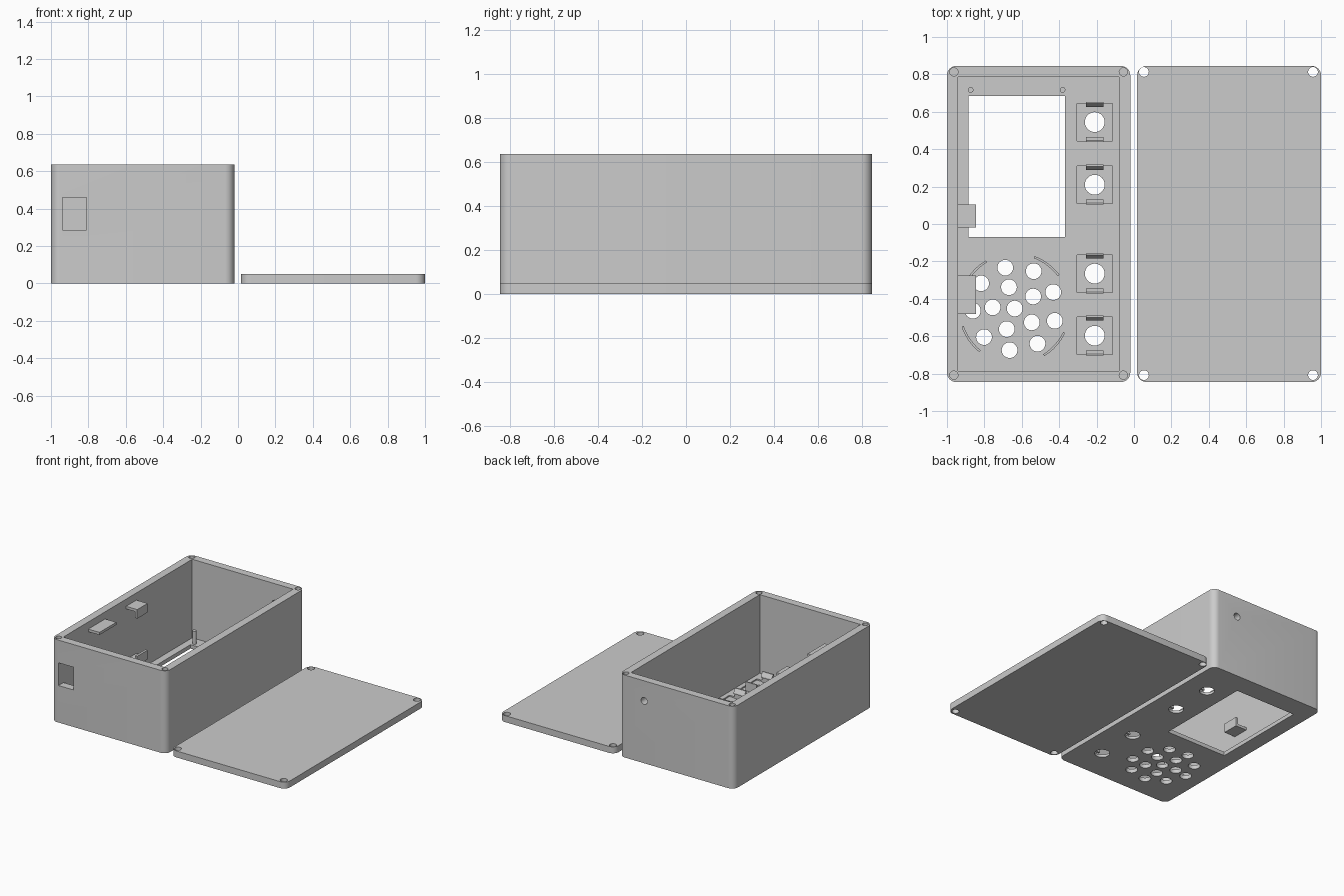
import bpy, bmesh
from math import cos, sin, radians, pi
from mathutils import Vector

old = bpy.data.objects.get("Cube")
if old:
    bpy.data.objects.remove(old, do_unlink=True)

grey = bpy.data.materials.new("plain_grey")
grey.use_nodes = True
COLOUR = (0.6, 0.6, 0.6, 1)
grey.diffuse_color = COLOUR
grey.node_tree.nodes["Principled BSDF"].inputs["Base Color"].default_value = COLOUR


def prism(bm, outline, direction):
    """Extrude a flat outline of 3D points along a direction."""
    face = bm.faces.new([bm.verts.new(p) for p in outline])
    result = bmesh.ops.extrude_face_region(bm, geom=[face])
    verts = [g for g in result["geom"] if isinstance(g, bmesh.types.BMVert)]
    bmesh.ops.translate(bm, verts=verts, vec=Vector(direction))


def box(bm, x0, x1, y0, y1, z0, z1):
    prism(bm, [(x0, y0, z0), (x1, y0, z0), (x1, y1, z0), (x0, y1, z0)], (0, 0, z1 - z0))


def cylinder(bm, x, y, r, z0, z1, n=32):
    ring = [(x + r * cos(2 * pi * i / n), y + r * sin(2 * pi * i / n), z0) for i in range(n)]
    prism(bm, ring, (0, 0, z1 - z0))


def rounded_plate(bm, x0, x1, y, z1, r=0.05, steps=8):
    outline = []
    corners = [(x1 - r, y - r), (x0 + r, y - r), (x0 + r, r - y), (x1 - r, r - y)]
    for k, (cx, cy) in enumerate(corners):
        for i in range(steps + 1):
            a = radians(90 * (k + i / steps))
            outline.append((cx + r * cos(a), cy + r * sin(a), 0))
    prism(bm, outline, (0, 0, z1))


def finish(name, bm):
    bmesh.ops.recalc_face_normals(bm, faces=bm.faces)
    mesh = bpy.data.meshes.new(name)
    bm.to_mesh(mesh)
    bm.free()
    mesh.materials.append(grey)
    obj = bpy.data.objects.new(name, mesh)
    bpy.context.collection.objects.link(obj)
    return obj


def select(obj):
    bpy.ops.object.select_all(action='DESELECT')
    obj.select_set(True)
    bpy.context.view_layer.objects.active = obj


def smooth(obj):
    select(obj)
    bpy.ops.object.shade_smooth_by_angle(angle=radians(30))


def cut(obj, bm):
    cutter = finish("cutter", bm)
    cutter.hide_render = True
    mod = obj.modifiers.new("cut", 'BOOLEAN')
    mod.operation, mod.solver, mod.object = 'DIFFERENCE', 'EXACT', cutter
    select(obj)
    bpy.ops.object.modifier_apply(modifier=mod.name)
    bpy.data.objects.remove(cutter, do_unlink=True)


HALF_Y, TOP, FLOOR = 0.845, 0.635, 0.03
BUTTON_X, BUTTON_YS = -0.21, (0.545, 0.21, -0.265, -0.597)
SPEAKER = (-0.638, -0.452)

# Enclosure shell
bm = bmesh.new()
rounded_plate(bm, -1, -0.02, HALF_Y, TOP)
case = finish("enclosure_body", bm)
bm = bmesh.new()
box(bm, -0.94, -0.08, -0.785, 0.785, FLOOR, 1)
cut(case, bm)

# Shallow square seats around the buttons
bm = bmesh.new()
for y in BUTTON_YS:
    box(bm, BUTTON_X - 0.095, BUTTON_X + 0.095, y - 0.1, y + 0.1, FLOOR - 0.01, 0.2)
cut(case, bm)

# Screen window, button holes, speaker grille, screw holes and wall openings
bm = bmesh.new()
box(bm, -0.885, -0.37, -0.07, 0.685, -0.1, 0.1)
for y in BUTTON_YS:
    cylinder(bm, BUTTON_X, y, 0.053, -0.1, 0.1)
cylinder(bm, *SPEAKER, 0.042, -0.1, 0.1)
for count, radius, start in ((5, 0.118, 33), (9, 0.224, 23)):
    for i in range(count):
        a = radians(start + 360 * i / count)
        cylinder(bm, SPEAKER[0] + radius * cos(a), SPEAKER[1] + radius * sin(a), 0.042, -0.1, 0.1)
for x in (-0.963, -0.057):
    for y in (-0.808, 0.813):
        cylinder(bm, x, y, 0.022, 0.3, 0.8, 24)
box(bm, -0.938, -0.81, -1, -0.7, 0.285, 0.46)
ring = [(-0.235 + 0.027 * cos(2 * pi * i / 24), 0.7, 0.48 + 0.027 * sin(2 * pi * i / 24))
        for i in range(24)]
prism(bm, ring, (0, 0.3, 0))
cut(case, bm)
smooth(case)

# Flat lid lying beside the enclosure
bm = bmesh.new()
rounded_plate(bm, 0.017, 1, HALF_Y, 0.05)
lid = finish("lid", bm)
bm = bmesh.new()
for x in (0.053, 0.957):
    for y in (-0.808, 0.813):
        cylinder(bm, x, y, 0.026, -0.1, 0.2, 24)
cut(lid, bm)
smooth(lid)

# Snap hooks on both sides of each button, chamfered toward the button
bm = bmesh.new()
for y in BUTTON_YS:
    for s in (-1, 1):
        profile = [(0.107, 0.01), (0.107, 0.10), (0.098, 0.10), (0.080, 0.07),
                   (0.080, 0.06), (0.094, 0.06), (0.094, 0.01)]
        prism(bm, [(BUTTON_X - 0.046, y + s * d, z) for d, z in profile], (0.092, 0, 0))
finish("button_hooks", bm)

# Locating pins for the screen
bm = bmesh.new()
for x in (-0.873, -0.382):
    cylinder(bm, x, 0.717, 0.015, 0.02, 0.13, 20)
smooth(finish("screen_pins", bm))

# Curved ridges that hold the speaker
bm = bmesh.new()
for mid in (53, 137, 215, 318):
    angles = [radians(mid - 16 + 4 * i) for i in range(9)]
    arc = [(r, a) for r, row in ((0.288, angles), (0.3, angles[::-1])) for a in row]
    prism(bm, [(SPEAKER[0] + r * cos(a), SPEAKER[1] + r * sin(a), 0.02) for r, a in arc],
          (0, 0, 0.05))
smooth(finish("speaker_ridges", bm))

# Side wall brackets: a lipped pair and one plain shelf
bm = bmesh.new()
for z, lip in ((0.56, -1), (0.15, 1)):
    low, high = sorted((z + 0.01, z + 0.01 + lip * 0.06))
    profile = [(-0.95, z), (-0.845, z), (-0.845, z + 0.02), (-0.95, z + 0.02)]
    if lip > 0:
        profile[2:3] = [(-0.845, high), (-0.863, high), (-0.863, z + 0.02)]
    else:
        profile[1:2] = [(-0.863, z), (-0.863, low), (-0.845, low)]
    prism(bm, [(x, -0.02, h) for x, h in profile], (0, 0.125, 0))
finish("lipped_brackets", bm)
bm = bmesh.new()
box(bm, -0.95, -0.845, -0.48, -0.275, 0.56, 0.58)
finish("wall_shelf", bm)
